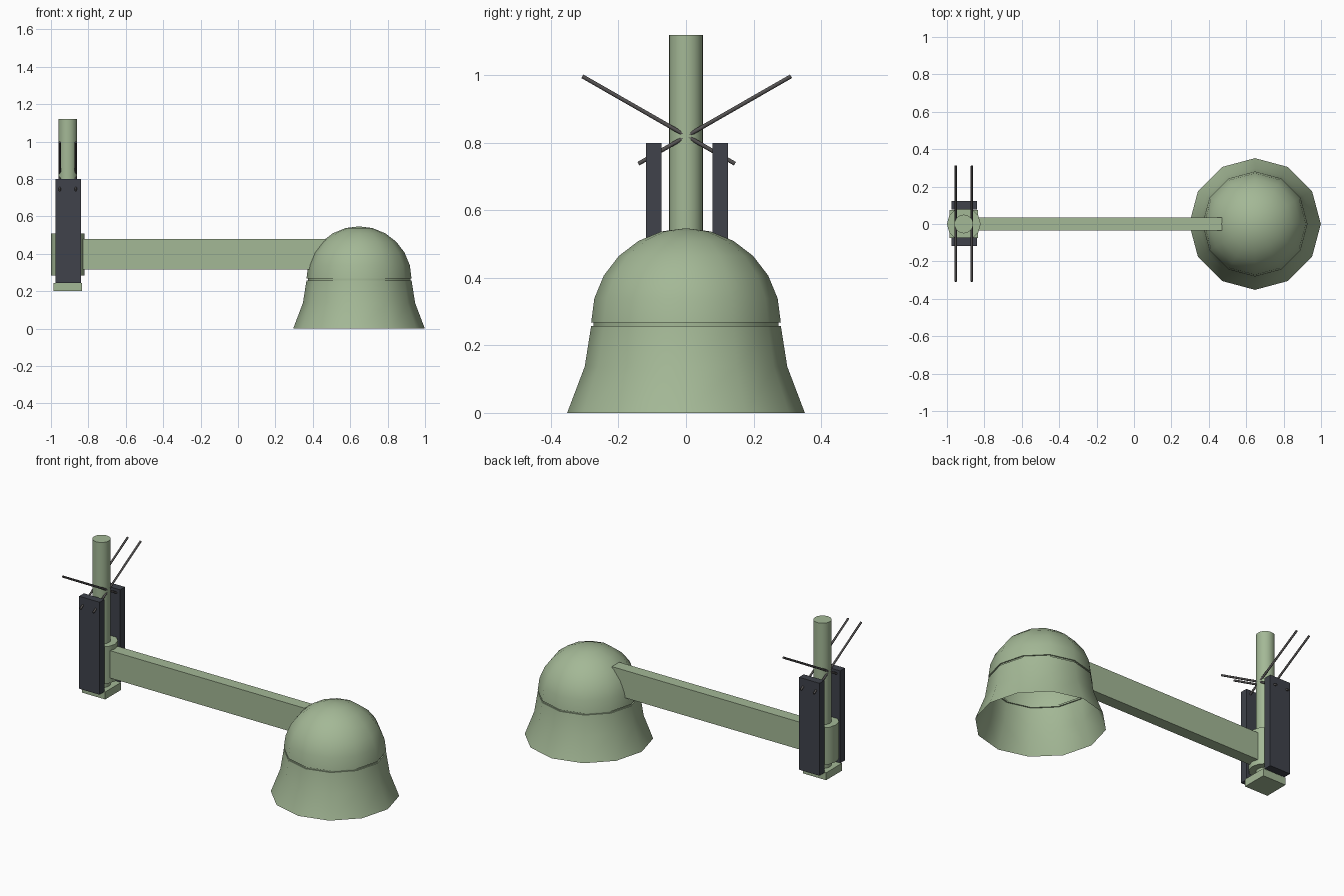
import bpy, bmesh, math
from mathutils import Vector

if "Cube" in bpy.data.objects:
    bpy.data.objects.remove(bpy.data.objects["Cube"])

def material(name, rgb):
    m = bpy.data.materials.new(name)
    m.diffuse_color = (*rgb, 1)
    m.use_nodes = True
    m.node_tree.nodes["Principled BSDF"].inputs["Base Color"].default_value = m.diffuse_color
    return m

GREEN = material("pale_green_paint", (0.37, 0.48, 0.305))
SLATE = material("dark_slate", (0.05, 0.055, 0.07))
STEEL = material("dark_steel", (0.09, 0.085, 0.085))

POLE_X, LAMP_X = -0.91, 0.647

def finish(name, bm, mat, angle=None):
    mesh = bpy.data.meshes.new(name)
    bm.to_mesh(mesh)
    bm.free()
    mesh.materials.append(mat)
    ob = bpy.data.objects.new(name, mesh)
    bpy.context.collection.objects.link(ob)
    if angle:
        bpy.ops.object.select_all(action='DESELECT')
        bpy.context.view_layer.objects.active = ob
        ob.select_set(True)
        bpy.ops.object.shade_smooth_by_angle(angle=math.radians(angle))
    return ob

def box(name, lo, hi, mat):
    bm = bmesh.new()
    bmesh.ops.create_cube(bm, size=1)
    for v in bm.verts:
        v.co = Vector([(a + b) / 2 + c * (b - a) for a, b, c in zip(lo, hi, v.co)])
    return finish(name, bm, mat)

def rod(name, a, b, radius, sides, mat):
    a, b = Vector(a), Vector(b)
    bm = bmesh.new()
    bmesh.ops.create_cone(bm, cap_ends=True, segments=sides, radius1=radius,
                          radius2=radius, depth=(b - a).length)
    ob = finish(name, bm, mat, 50)
    ob.location = (a + b) / 2
    ob.rotation_euler = (b - a).to_track_quat('Z', 'Y').to_euler()
    return ob

def lathe(name, profile, x, sides, mat, angle):
    """Open surface turned around a vertical axis."""
    bm = bmesh.new()
    rings = []
    for r, z in profile:
        if r < 1e-4:
            rings.append([bm.verts.new((x, 0, z))] * sides)
        else:
            rings.append([bm.verts.new((x + r * math.cos(2 * math.pi * i / sides),
                                        r * math.sin(2 * math.pi * i / sides), z))
                          for i in range(sides)])
    for low, high in zip(rings, rings[1:]):
        for i in range(sides):
            j = (i + 1) % sides
            quad = [low[i], low[j], high[j], high[i]]
            bm.faces.new(list(dict.fromkeys(quad)))
    return finish(name, bm, mat, angle)

# Lamp: flared skirt, recessed seam and domed cap
lathe("lamp_skirt", [(0.352, 0), (0.30, 0.137), (0.281, 0.257), (0.274, 0.257)],
      LAMP_X, 12, GREEN, 50)
lathe("lamp_seam", [(0.274, 0.257), (0.274, 0.267)], LAMP_X, 12, GREEN, 50)
dome = [(0.274, 0.267)]
dome += [(0.281 * math.cos(math.radians(a)), 0.267 + 0.28 * math.sin(math.radians(a)))
         for a in range(0, 91, 15)]
lathe("lamp_dome", dome, LAMP_X, 12, GREEN, 50)

# Support arm from the pole into the dome
box("arm", (POLE_X, -0.035, 0.315), (0.47, 0.035, 0.48), GREEN)

# Pole with its sleeve and square foot
rod("pole", (POLE_X, 0, 0.24), (POLE_X, 0, 1.12), 0.05, 24, GREEN)
rod("sleeve", (POLE_X, 0, 0.285), (POLE_X, 0, 0.508), 0.09, 12, GREEN)
box("foot", (POLE_X - 0.077, -0.075, 0.2), (POLE_X + 0.077, 0.075, 0.245), GREEN)

# Clamp plates and crossed rods on both sides of the pole
for side, label in ((-1, "front"), (1, "back")):
    y = sorted((0.003 + side * 0.075, 0.003 + side * 0.121))
    box(label + "_plate", (-0.977, y[0], 0.243), (-0.84, y[1], 0.8), SLATE)
    for dx, hand in ((-0.043, "left"), (0.043, "right")):
        rod(f"{label}_{hand}_rod", (POLE_X + dx, 0.002 - side * 0.143, 0.738),
            (POLE_X + dx, 0.002 + side * 0.309, 0.997), 0.006, 8, STEEL)
